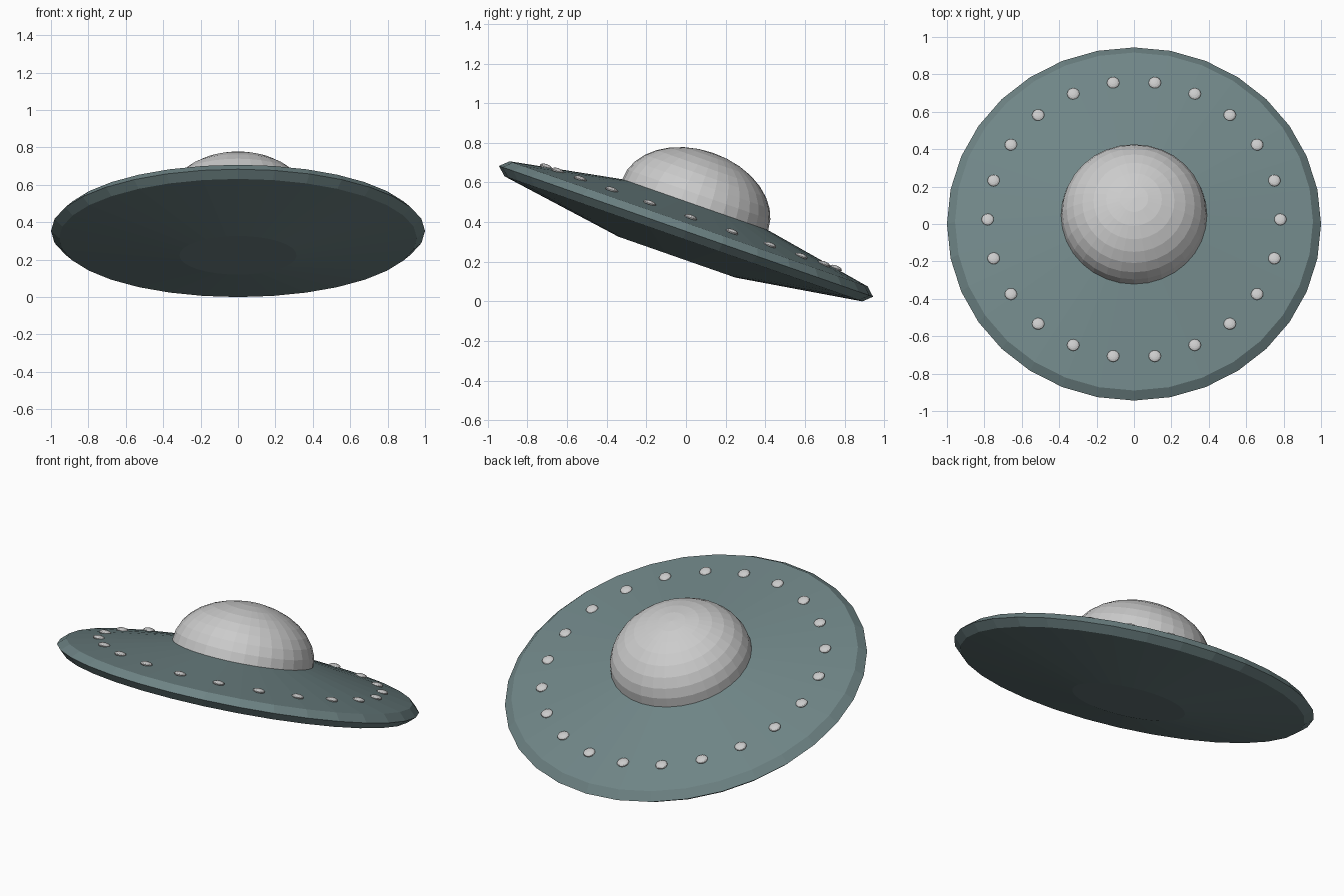
import bpy, bmesh, math
from mathutils import Matrix, Vector

if "Cube" in bpy.data.objects:
    bpy.data.objects.remove(bpy.data.objects["Cube"])

# Whole craft is tipped about x, then lifted onto the ground
TILT = Matrix.Translation((0, 0, 0.3535)) @ Matrix.Rotation(math.radians(-19.27), 4, 'X')


def add_object(name, bm, material=None):
    bmesh.ops.recalc_face_normals(bm, faces=bm.faces)
    mesh = bpy.data.meshes.new(name)
    bm.to_mesh(mesh)
    bm.free()
    if material:
        mesh.materials.append(material)
    obj = bpy.data.objects.new(name, mesh)
    obj.matrix_world = TILT
    bpy.context.collection.objects.link(obj)
    return obj


def lathe(name, profile, sides, material=None):
    """Revolve (radius, height) points; flat caps close open ends."""
    bm = bmesh.new()
    rings = []
    for r, h in profile:
        rings.append([bm.verts.new((r * math.cos(2 * math.pi * i / sides),
                                    r * math.sin(2 * math.pi * i / sides), h))
                      for i in range(sides)])
    for a, b in zip(rings, rings[1:]):
        for i in range(sides):
            j = (i + 1) % sides
            bm.faces.new((a[i], a[j], b[j], b[i]))
    bm.faces.new(rings[0])
    bm.faces.new(rings[-1])
    bmesh.ops.remove_doubles(bm, verts=bm.verts, dist=1e-5)
    return add_object(name, bm, material)


teal = bpy.data.materials.new("hull_teal")
teal.diffuse_color = (0.16, 0.235, 0.24, 1)
teal.use_nodes = True
teal.node_tree.nodes["Principled BSDF"].inputs["Base Color"].default_value = teal.diffuse_color

# Saucer hull
lathe("saucer_hull", [(0.313, -0.138), (0.957, -0.04), (1.0, 0.0),
                      (0.957, 0.04), (0.39, 0.142)], 32, teal)

# Flattened half-sphere cabin dome
bm = bmesh.new()
bmesh.ops.create_uvsphere(bm, u_segments=32, v_segments=16, radius=1)
bmesh.ops.delete(bm, geom=[v for v in bm.verts if v.co.z < -0.01], context='VERTS')
bmesh.ops.transform(bm, verts=bm.verts,
                    matrix=Matrix.Translation((0, 0, 0.142)) @ Matrix.Diagonal((0.39, 0.39, 0.277, 1)))
add_object("cabin_dome", bm)

# Ring of flattened lights
COUNT = 22
bm = bmesh.new()
for i in range(COUNT):
    a = 2 * math.pi * i / COUNT
    place = Matrix.Translation((0.782 * math.cos(a), 0.782 * math.sin(a), 0.074))
    bmesh.ops.create_uvsphere(bm, u_segments=16, v_segments=8, radius=1,
                              matrix=place @ Matrix.Diagonal((0.033, 0.033, 0.014, 1)))
add_object("rim_lights", bm)
